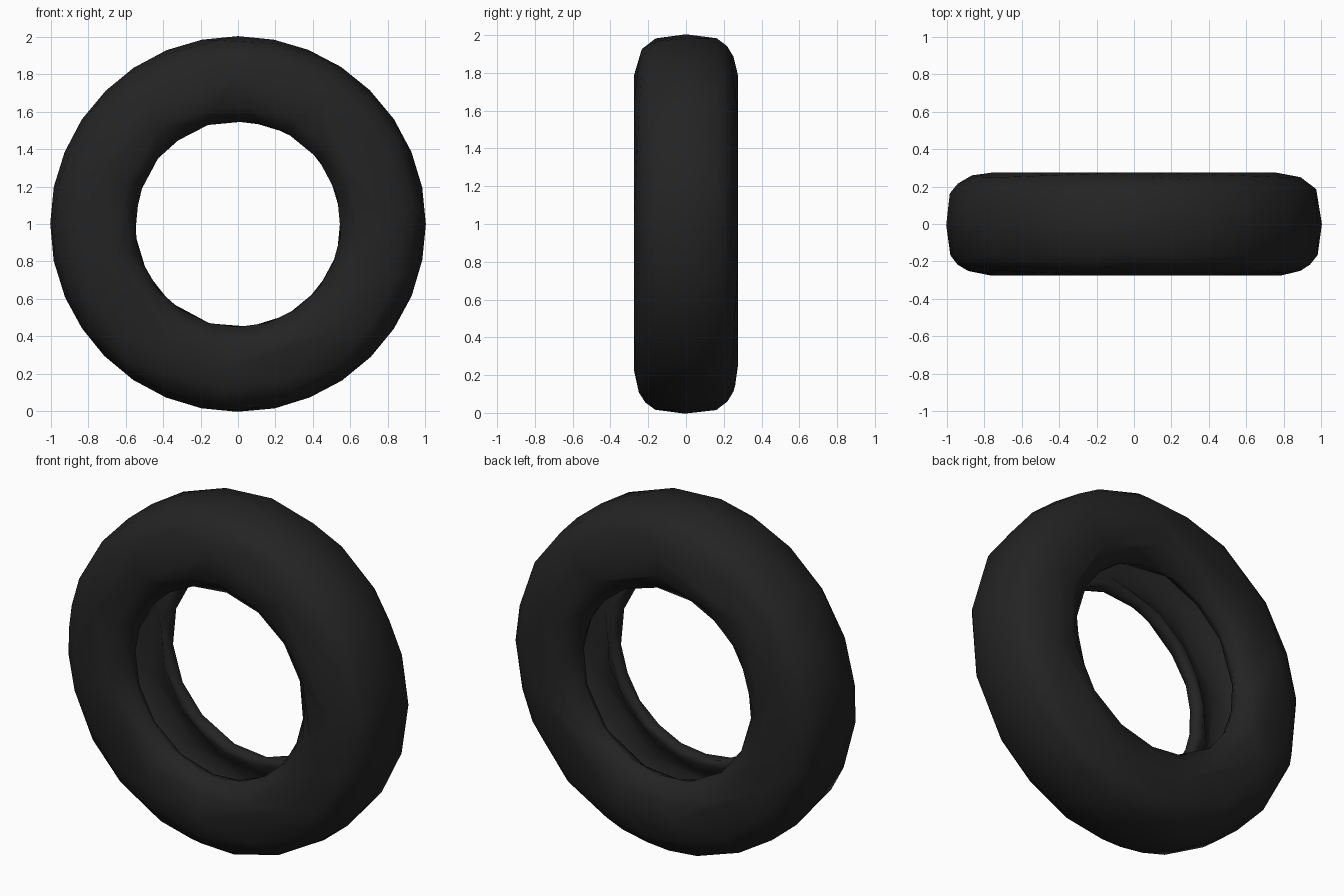
import bpy, bmesh, math

if "Cube" in bpy.data.objects:
    bpy.data.objects.remove(bpy.data.objects["Cube"])

SEGMENTS = 32

# Half of the hollow tyre section as (y, radius): tread, shoulder, sidewall, bead, inner liner
half = [(0.06, 1.0), (0.16, 0.985), (0.215, 0.945), (0.25, 0.89), (0.268, 0.82),
        (0.275, 0.74), (0.265, 0.66), (0.24, 0.605), (0.205, 0.565), (0.175, 0.55),
        (0.145, 0.56), (0.13, 0.59), (0.15, 0.62), (0.20, 0.67), (0.225, 0.76),
        (0.205, 0.86), (0.14, 0.92), (0.05, 0.94)]
profile = half + [(-y, r) for y, r in reversed(half)]

# Revolve the closed section round the y axis
bm = bmesh.new()
rings = []
for i in range(SEGMENTS):
    a = 2 * math.pi * i / SEGMENTS
    rings.append([bm.verts.new((r * math.sin(a), y, 1 + r * math.cos(a))) for y, r in profile])
n = len(profile)
for i in range(SEGMENTS):
    p, q = rings[i], rings[(i + 1) % SEGMENTS]
    for j in range(n):
        k = (j + 1) % n
        bm.faces.new((p[j], p[k], q[k], q[j]))
bmesh.ops.recalc_face_normals(bm, faces=bm.faces)
mesh = bpy.data.meshes.new("tyre")
bm.to_mesh(mesh)
bm.free()
tyre = bpy.data.objects.new("tyre", mesh)
bpy.context.collection.objects.link(tyre)

# Black rubber
rubber = bpy.data.materials.new("black rubber")
rubber.diffuse_color = (0.017, 0.017, 0.017, 1)
rubber.use_nodes = True
rubber.node_tree.nodes["Principled BSDF"].inputs["Base Color"].default_value = rubber.diffuse_color
mesh.materials.append(rubber)

# Uneven low-poly facets with smooth shading
reduce = tyre.modifiers.new("low_poly", 'DECIMATE')
reduce.ratio = 0.4
bpy.context.view_layer.objects.active = tyre
tyre.select_set(True)
bpy.ops.object.shade_smooth()
